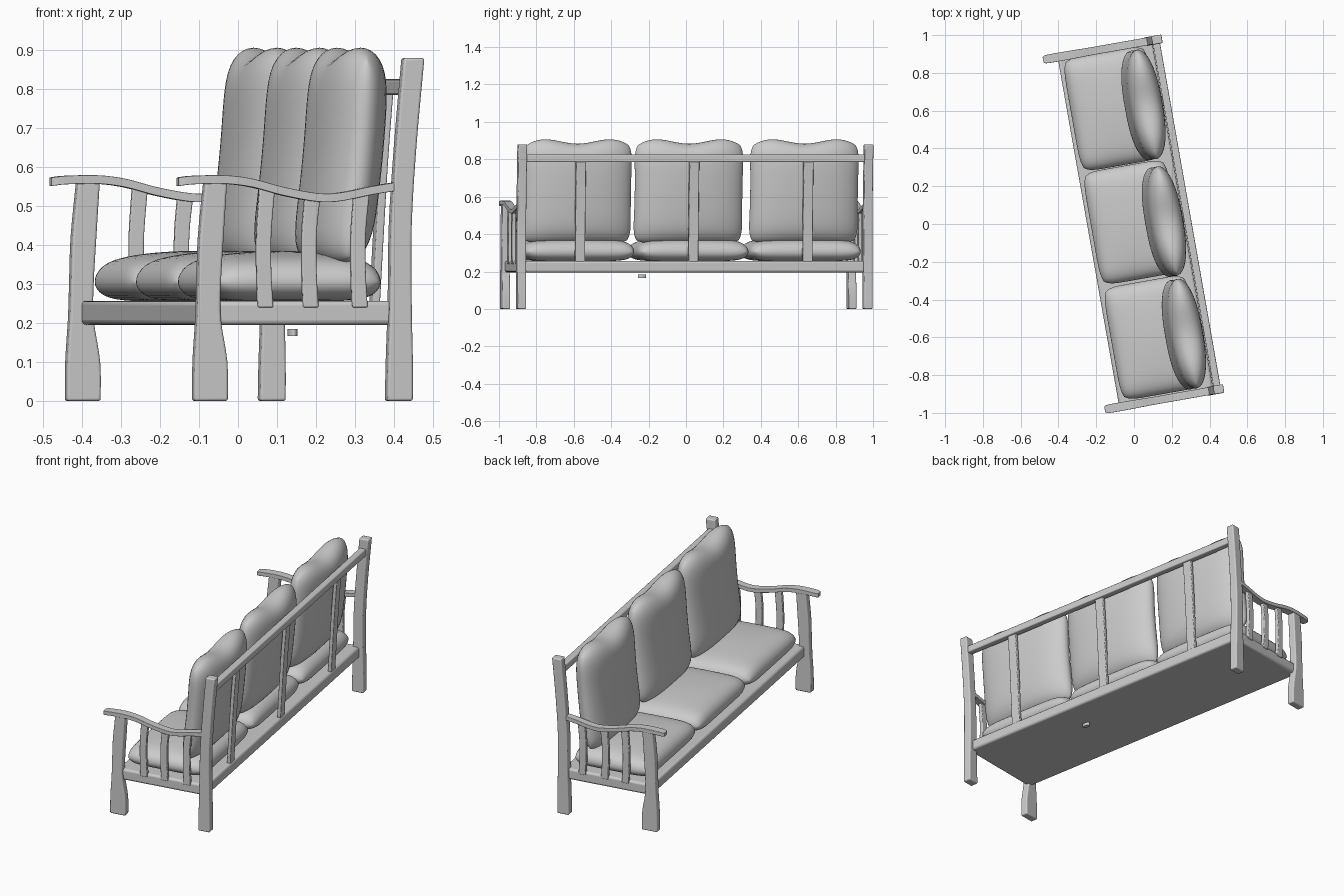
import bpy, bmesh, math

if "Cube" in bpy.data.objects:
    bpy.data.objects.remove(bpy.data.objects["Cube"])

TURN = math.radians(10)      # the whole sofa stands turned about z
SIDE = 0.94                  # distance of the end frames from the middle


def finish(name, bm, bevel=0.0, angle=40):
    bmesh.ops.recalc_face_normals(bm, faces=bm.faces)
    me = bpy.data.meshes.new(name)
    bm.to_mesh(me)
    bm.free()
    ob = bpy.data.objects.new(name, me)
    bpy.context.collection.objects.link(ob)
    ob.rotation_euler.z = TURN
    if bevel:
        m = ob.modifiers.new("bevel", 'BEVEL')
        m.width, m.segments, m.limit_method = bevel, 3, 'ANGLE'
        m.angle_limit = math.radians(50)
    bpy.ops.object.select_all(action='DESELECT')
    bpy.context.view_layer.objects.active = ob
    ob.select_set(True)
    bpy.ops.object.shade_smooth_by_angle(angle=math.radians(angle))
    return ob


def smooth_rows(rows, n=4):
    """Catmull-Rom refinement of a list of tuples."""
    out = []
    for i in range(len(rows) - 1):
        a, b, c, d = (rows[max(i - 1, 0)], rows[i], rows[i + 1], rows[min(i + 2, len(rows) - 1)])
        for k in range(n):
            t = k / n
            out.append(tuple(0.5 * (2 * q + (r - p) * t + (2 * p - 5 * q + 4 * r - s) * t * t
                                    + (3 * q - p - 3 * r + s) * t ** 3)
                             for p, q, r, s in zip(a, b, c, d)))
    out.append(tuple(rows[-1]))
    return out


def loft(name, rows, y, bevel):
    """Rows of (x1, z1, x2, z2, half width) become a bar of rectangular sections."""
    bm = bmesh.new()
    rings = []
    for x1, z1, x2, z2, w in smooth_rows(rows):
        rings.append([bm.verts.new(p) for p in ((x1, y - w, z1), (x2, y - w, z2),
                                                (x2, y + w, z2), (x1, y + w, z1))])
    for a, b in zip(rings, rings[1:]):
        for i in range(4):
            j = (i + 1) % 4
            bm.faces.new((a[i], a[j], b[j], b[i]))
    bm.faces.new(rings[0])
    bm.faces.new(rings[-1])
    return finish(name, bm, bevel)


def upright(name, rows, y, w, bevel=0.006):
    return loft(name, [(l, z, r, z, w) for z, l, r in rows], y, bevel)


def box(name, lo, hi, bevel):
    bm = bmesh.new()
    bmesh.ops.create_cube(bm, size=1)
    for v in bm.verts:
        v.co = [(a + b) / 2 + c * (b - a) for a, b, c in zip(lo, hi, v.co)]
    return finish(name, bm, bevel)


def pillow(name, place, ps, pr, pw, n=28):
    """Two-sided grid; place(s, r, t) maps the unit pillow into space."""
    bm = bmesh.new()
    for side in (1, -1):
        g = []
        for i in range(n + 1):
            s = math.sin((i / n - 0.5) * math.pi)
            row = []
            for j in range(n + 1):
                r = math.sin((j / n - 0.5) * math.pi)
                t = side * (max(0, 1 - abs(s) ** ps) * max(0, 1 - abs(r) ** pr)) ** pw
                row.append(bm.verts.new(place(s * (1 - 0.07 * r ** 8), r * (1 - 0.07 * s ** 8), t)))
            g.append(row)
        for i in range(n):
            for j in range(n):
                bm.faces.new((g[i][j], g[i + 1][j], g[i + 1][j + 1], g[i][j + 1]))
    bmesh.ops.remove_doubles(bm, verts=bm.verts, dist=0.0004)
    return finish(name, bm, 0, 80)


# End frames: legs, posts, wavy arms and their slats
for tag, y in (("right", -SIDE), ("left", SIDE)):
    upright("front_leg_" + tag, [(0, -.283, -.195), (.10, -.282, -.196), (.21, -.275, -.213),
                                 (.30, -.272, -.213), (.42, -.268, -.206), (.562, -.254, -.197)], y, .021)
    upright("back_post_" + tag, [(0, .22, .287), (.1, .222, .287), (.25, .227, .284), (.45, .23, .284),
                                 (.65, .243, .296), (.88, .263, .317)], y, .023)
    arm = [(-.323, .562, .014), (-.312, .564, .021), (-.28, .567, .023), (-.2, .568, .023),
           (-.13, .559, .022), (-.05, .538, .021), (.04, .522, .021), (.1, .524, .021),
           (.18, .540, .021), (.25, .551, .021)]
    loft("arm_" + tag, [(x, z - .011, x, z + .011, w) for x, z, w in arm], y, .008)
    for i, (x, top) in enumerate(((-.096, .55), (.022, .525), (.150, .535))):
        upright(f"arm_slat_{tag}_{i}", [(.24, x - .019, x + .021), (.33, x - .022, x + .016),
                                        (.43, x - .022, x + .016), (top, x - .014, x + .026)], y, .011, .004)

# Seat base and back frame
box("seat_base", (-.245, -.945, .195), (.262, .945, .257), .012)
box("top_rail", (.264, -SIDE, .785), (.302, SIDE, .826), .006)
for i, y in enumerate((-.62, -.005, .615)):
    upright(f"back_slat_{i}", [(.24, .236, .256), (.42, .246, .266), (.62, .258, .278), (.80, .272, .292)],
            y, .027, .004)

# Small oval stud under the base
bm = bmesh.new()
bmesh.ops.create_cone(bm, cap_ends=True, segments=24, radius1=1, radius2=1, depth=.018)
for v in bm.verts:
    v.co = (.097 + v.co.x * .012, -.256 + v.co.y * .023, .175 + v.co.z)
finish("stud", bm)

# Seat cushions
for i, c in enumerate((-.61, .01, .62)):
    def seat(s, r, t, c=c):
        crown = .022 * (1 - s * s) * (1 - r * r) if t > 0 else 0
        return (.226 * s, c + .303 * r, .305 + (.058 if t > 0 else .049) * t + crown)
    pillow(f"seat_cushion_{i}", seat, 7, 8, .5)

# Back cushions, leaning on the back frame
for i, c in enumerate((-.62, -.015, .612)):
    def back(s, r, t, c=c):
        lean = .163 + .026 * r - .010 * r * r
        wide = .300 - .008 * (1 - r * r)
        ears = -.012 * math.cos(math.pi * s / .6) * max(r, 0) ** 3
        return (lean + .086 * t, c + wide * s, .622 + .273 * r + ears)
    pillow(f"back_cushion_{i}", back, 2.6, 6, .5)
